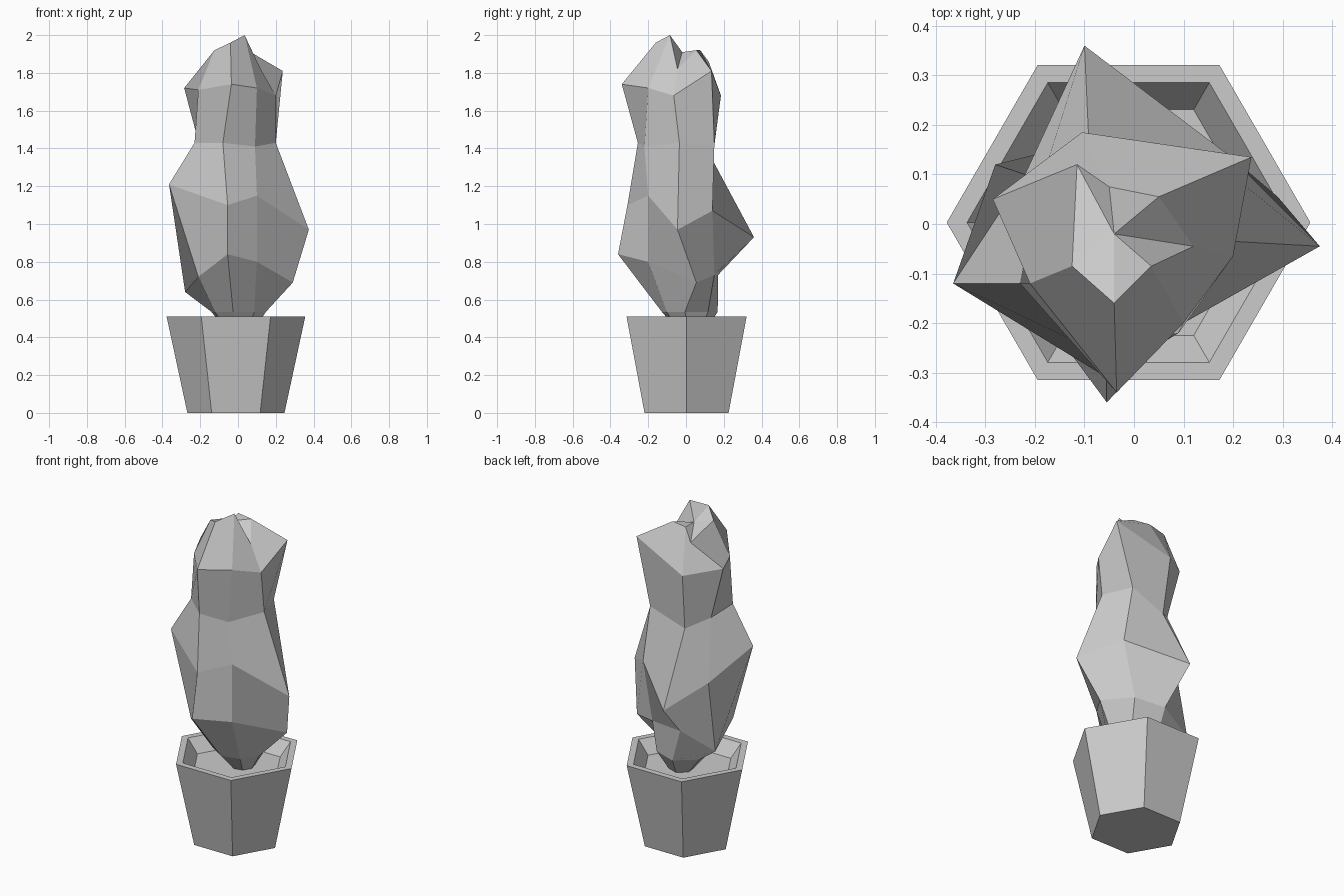
import bpy
import bmesh
from math import cos, sin, radians


def loft(name, rings, tip=None):
    """Skin closed rings from bottom to top; tip closes the top with a fan."""
    bm = bmesh.new()
    rows = [[bm.verts.new(p) for p in ring] for ring in rings]
    n = len(rows[0])
    for low, high in zip(rows, rows[1:]):
        for i in range(n):
            j = (i + 1) % n
            bm.faces.new((low[i], low[j], high[j], high[i]))
    bm.faces.new(rows[0][::-1])
    if tip:
        t = bm.verts.new(tip)
        for i in range(n):
            bm.faces.new((rows[-1][i], rows[-1][(i + 1) % n], t))
    else:
        bm.faces.new(rows[-1])
    bmesh.ops.recalc_face_normals(bm, faces=bm.faces)
    mesh = bpy.data.meshes.new(name)
    bm.to_mesh(mesh)
    bm.free()
    obj = bpy.data.objects.new(name, mesh)
    bpy.context.collection.objects.link(obj)
    return obj


def circle(cx, cy, r, z, angles):
    return [(cx + r * cos(radians(a)), cy + r * sin(radians(a)), z) for a in angles]


# Hexagonal pot: outer wall, rim, inner wall and soil floor
pot_profile = [(0.257, 0.0), (0.367, 0.51), (0.326, 0.51), (0.263, 0.43)]
loft("pot", [circle(-0.011, 0.003, r, z, range(0, 360, 60)) for r, z in pot_profile])

# Irregular seven-sided cactus trunk, rings run anticlockwise from the front
columns = (-100, -55, -10, 40, 100, 160, 215)
stem = [
    circle(0.01, 0.03, 0.07, 0.43, columns),
    circle(0.0, 0.02, 0.15, 0.535, columns),
]
body = [
    # lower bulge
    [(-0.055, -0.36, 0.84), (0.10, -0.20, 0.80), (0.29, 0.055, 0.69), (0.12, 0.15, 0.73),
     (-0.08, 0.17, 0.73), (-0.28, 0.12, 0.64), (-0.21, -0.15, 0.72)],
    # widest spikes
    [(-0.055, -0.31, 1.10), (0.10, -0.20, 1.15), (0.375, -0.045, 0.97), (0.19, 0.14, 1.07),
     (-0.10, 0.36, 0.93), (-0.22, 0.10, 1.03), (-0.365, -0.12, 1.21)],
    # waist
    [(-0.08, -0.255, 1.43), (0.09, -0.22, 1.41), (0.20, -0.035, 1.43), (0.135, 0.15, 1.42),
     (-0.09, 0.14, 1.34), (-0.20, 0.045, 1.40), (-0.23, -0.12, 1.43)],
    # head
    [(-0.035, -0.34, 1.74), (0.10, -0.20, 1.72), (0.20, -0.065, 1.68), (0.237, 0.135, 1.81),
     (-0.105, 0.185, 1.68), (-0.285, 0.05, 1.72), (-0.21, -0.12, 1.71)],
    # crown
    [(-0.04, -0.16, 1.96), (0.035, -0.085, 2.0), (0.12, -0.045, 1.82), (0.05, 0.055, 1.92),
     (-0.05, 0.075, 1.92), (-0.115, 0.12, 1.86), (-0.125, -0.085, 1.92)],
]
loft("cactus", stem + body, tip=(-0.04, -0.02, 1.91))
